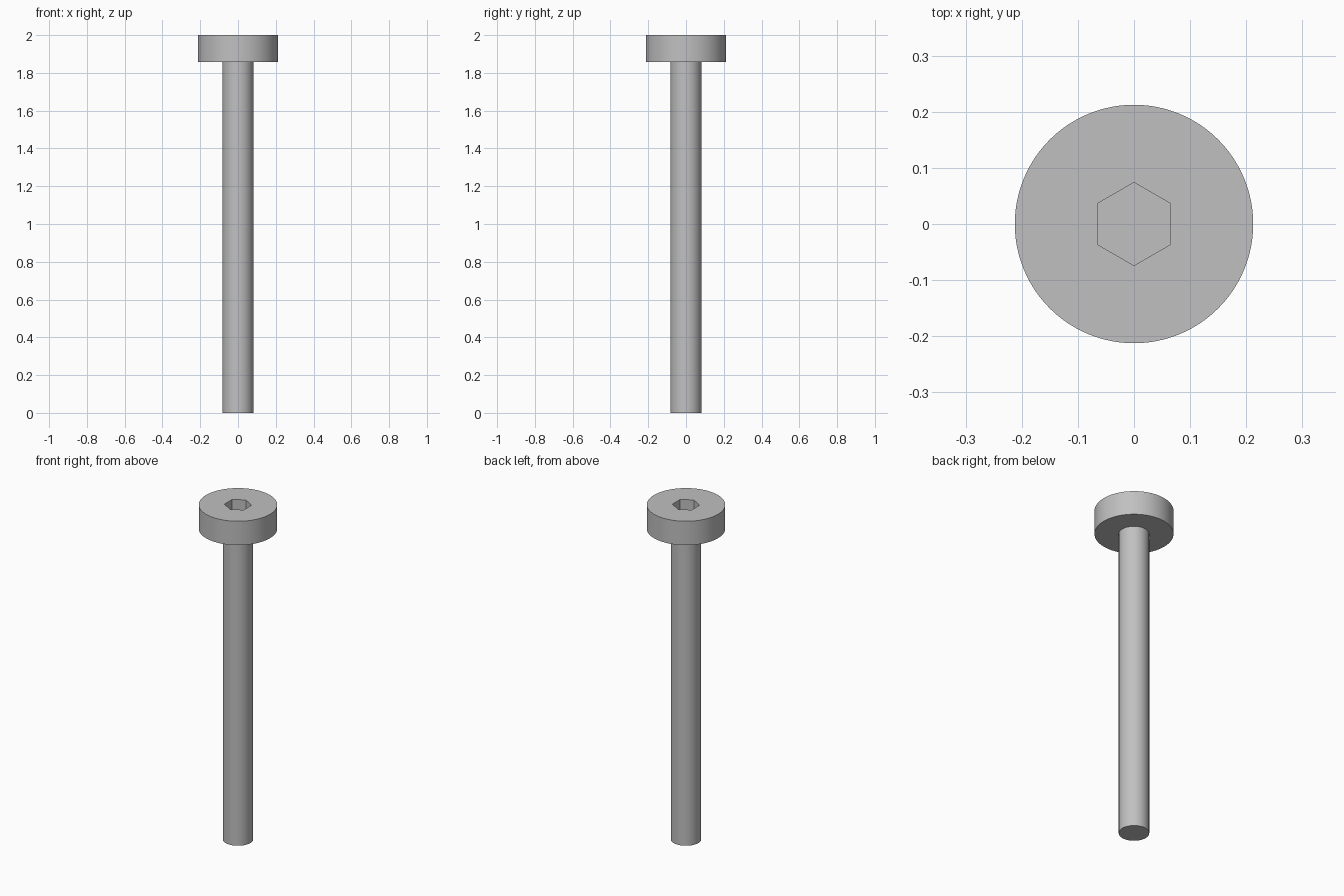
import bpy, bmesh, math

cube = bpy.data.objects.get("Cube")
if cube:
    bpy.data.objects.remove(cube, do_unlink=True)

SIDES = 96
SHAFT_R, HEAD_R, HEX_R = 0.082, 0.2125, 0.074
HEAD_Z, TOP_Z, SOCKET_Z = 1.857, 2.0, 1.93

steel = bpy.data.materials.new("grey_steel")
steel.use_nodes = True
grey = (0.53, 0.53, 0.53, 1)
steel.diffuse_color = grey
steel.node_tree.nodes["Principled BSDF"].inputs["Base Color"].default_value = grey


def ring(bm, radius, z, sides=SIDES):
    """Closed loop of vertices, starting on the +y axis."""
    angles = [math.pi / 2 + math.tau * i / sides for i in range(sides)]
    return [bm.verts.new((radius * math.cos(a), radius * math.sin(a), z)) for a in angles]


def wall(bm, a, b):
    """Quads joining two loops with equal vertex counts."""
    for i in range(len(a)):
        j = (i + 1) % len(a)
        bm.faces.new((a[i], a[j], b[j], b[i]))


def finish(bm, name):
    bmesh.ops.recalc_face_normals(bm, faces=bm.faces)
    mesh = bpy.data.meshes.new(name)
    bm.to_mesh(mesh)
    bm.free()
    mesh.materials.append(steel)
    obj = bpy.data.objects.new(name, mesh)
    bpy.context.collection.objects.link(obj)
    bpy.ops.object.select_all(action='DESELECT')
    obj.select_set(True)
    bpy.context.view_layer.objects.active = obj
    bpy.ops.object.shade_smooth_by_angle(angle=math.radians(30))


# Plain round shaft, open where it meets the head
bm = bmesh.new()
bottom, neck = ring(bm, SHAFT_R, 0), ring(bm, SHAFT_R, HEAD_Z)
wall(bm, bottom, neck)
bm.faces.new(bottom)
finish(bm, "shaft")

# Cylindrical head: underside and rim
bm = bmesh.new()
neck = ring(bm, SHAFT_R, HEAD_Z)
under = ring(bm, HEAD_R, HEAD_Z)
rim = ring(bm, HEAD_R, TOP_Z)
wall(bm, neck, under)
wall(bm, under, rim)

# Hexagonal socket walls and floor
mouth = ring(bm, HEX_R, TOP_Z, 6)
floor = ring(bm, HEX_R, SOCKET_Z, 6)
wall(bm, mouth, floor)
bm.faces.new(floor)

# Flat top, each sixth fanning from one side of the socket to the rim
step = SIDES // 6
for k in range(6):
    arc = [rim[(k * step + i) % SIDES] for i in range(step + 1)]
    bm.faces.new([mouth[k]] + arc + [mouth[(k + 1) % 6]])
finish(bm, "head")
